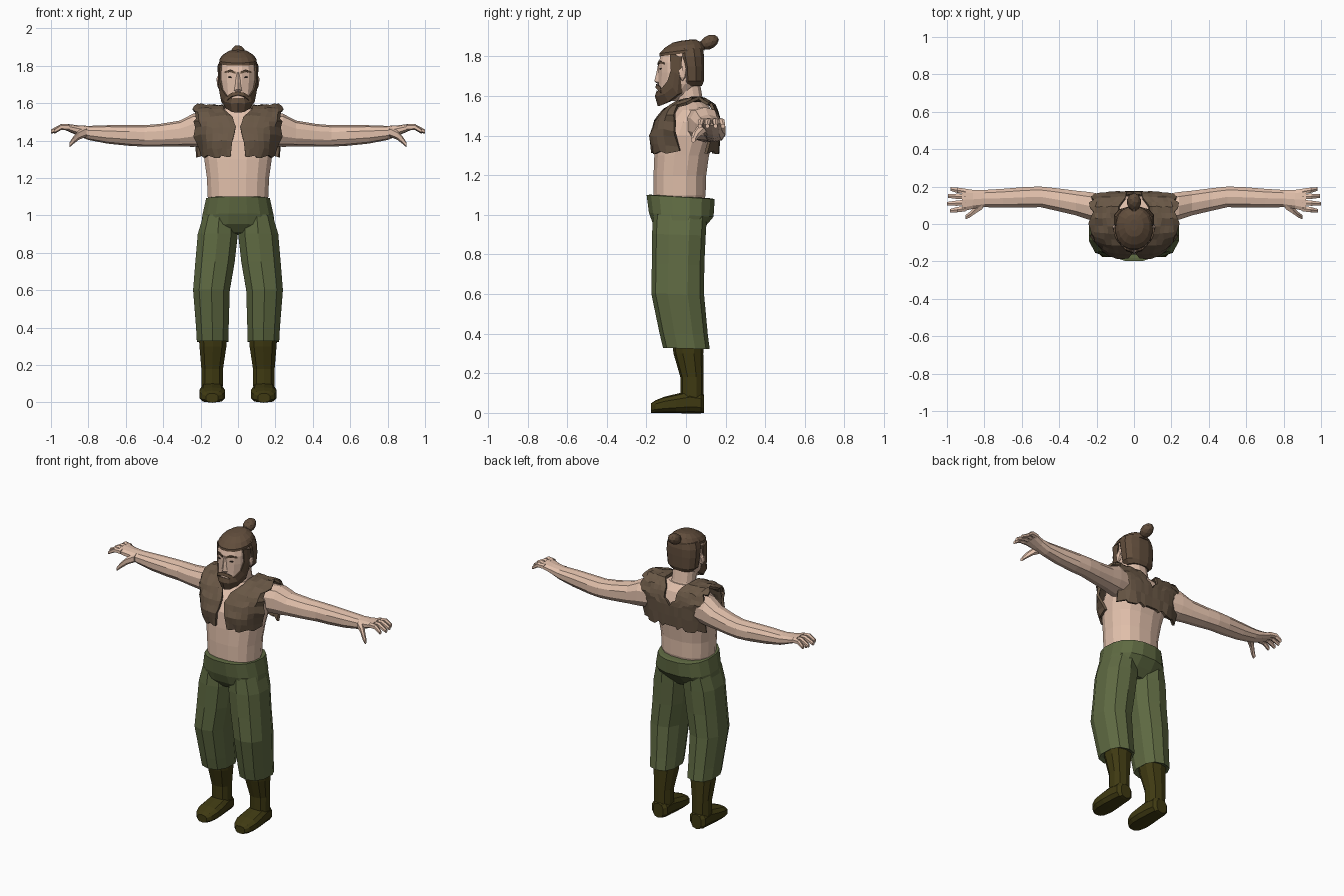
import bpy, bmesh, math, random
from mathutils import Vector
random.seed(4)


def mat(name, rgb):
    m = bpy.data.materials.new(name)
    m.diffuse_color = (*rgb, 1)
    return m


SKIN = mat("skin", (0.76, 0.53, 0.41))
CLOTH = mat("green_cloth", (0.115, 0.145, 0.055))
FUR = mat("fur", (0.14, 0.095, 0.06))
BOOT = mat("boot_leather", (0.05, 0.042, 0.006))
HAIR = mat("hair", (0.12, 0.075, 0.045))
DARK = mat("eye_dark", (0.03, 0.02, 0.015))


def finish(name, bm, m, mirror=False, thick=0):
    bmesh.ops.recalc_face_normals(bm, faces=bm.faces)
    me = bpy.data.meshes.new(name)
    bm.to_mesh(me)
    bm.free()
    ob = bpy.data.objects.new(name, me)
    bpy.context.collection.objects.link(ob)
    me.materials.append(m)
    if mirror:
        ob.modifiers.new("mirror", 'MIRROR')
    if thick:
        s = ob.modifiers.new("solid", 'SOLIDIFY')
        s.thickness, s.offset = thick, 0
    return ob


def add_loft(bm, rings, n=12, axis='z', p=2.4, tilt=0):
    """z rings: x,y,z,rx,ry | x rings: x,y,z,ry,rz | y rings: x,y,z,rx,rz"""
    prof = []
    for i in range(n):
        a = 2 * math.pi * (i + .5) / n
        c, s = math.cos(a), math.sin(a)
        prof.append((math.copysign(abs(c) ** (2 / p), c), math.copysign(abs(s) ** (2 / p), s)))
    k = max(q[0] for q in prof)
    loops = []
    for x, y, z, ra, rb in rings:
        vs = []
        for c, s in prof:
            u, v = c / k * ra, s / k * rb
            o = {'z': (u, v, v * tilt), 'x': (0, u, v), 'y': (u, 0, v)}[axis]
            vs.append(bm.verts.new((x + o[0], y + o[1], z + o[2])))
        loops.append(vs)
    for a, b in zip(loops, loops[1:]):
        for i in range(n):
            j = (i + 1) % n
            bm.faces.new((a[i], a[j], b[j], b[i]))
    bm.faces.new(loops[0])
    bm.faces.new(loops[-1])


def loft(name, rings, m, mirror=False, **kw):
    bm = bmesh.new()
    add_loft(bm, rings, **kw)
    return finish(name, bm, m, mirror)


def patch(name, rows, m, thick, mirror=True):
    bm = bmesh.new()
    g = [[bm.verts.new(p) for p in r] for r in rows]
    for a, b in zip(g, g[1:]):
        for i in range(len(a) - 1):
            bm.faces.new((a[i], a[i + 1], b[i + 1], b[i]))
    return finish(name, bm, m, mirror, thick)


def blob(name, loc, scale, m, mirror=False, sub=2):
    bm = bmesh.new()
    bmesh.ops.create_icosphere(bm, subdivisions=sub, radius=1)
    for v in bm.verts:
        v.co = Vector(a * b + c for a, b, c in zip(v.co, scale, loc))
    return finish(name, bm, m, mirror)


# Torso and neck
loft("torso", [(0, -.035, 1.05, .15, .12), (0, -.032, 1.1, .162, .131), (0, -.031, 1.2, .166, .133),
               (0, -.022, 1.3, .18, .138), (0, 0, 1.4, .195, .15), (0, .02, 1.47, .19, .13),
               (0, .04, 1.53, .16, .09), (0, .03, 1.57, .085, .065)], SKIN, n=16)
loft("neck", [(0, .03, 1.52, .08, .07), (0, .02, 1.58, .07, .065), (0, .005, 1.67, .068, .065)], SKIN)

# Arms with fingers and thumbs
loft("arm", [(.12, .07, 1.46, .08, .08), (.24, .097, 1.455, .074, .085), (.31, .112, 1.438, .066, .066),
             (.42, .132, 1.428, .06, .058), (.5, .145, 1.425, .055, .055), (.58, .143, 1.427, .055, .053),
             (.7, .138, 1.433, .05, .047), (.8, .136, 1.441, .046, .036), (.86, .132, 1.455, .05, .026),
             (.92, .129, 1.472, .062, .017)], SKIN, mirror=True, n=10, axis='x')
bm = bmesh.new()
for i, (y0, y1, tip) in enumerate([(.083, .07, .985), (.115, .108, 1.0), (.146, .15, .995), (.174, .187, .98)]):
    ym = (y0 + y1) / 2
    add_loft(bm, [(.9, y0, 1.47, .015, .015), (.945, ym, 1.473, .014, .014),
                  (tip, y1, 1.448, .01, .01)], n=6, axis='x')
add_loft(bm, [(.81, .105, 1.447, .025, .024), (.85, .075, 1.43, .02, .022),
              (.88, .048, 1.402, .015, .018), (.9, .037, 1.378, .011, .012)], n=6, axis='x')
finish("fingers", bm, SKIN, True)

# Trousers
loft("trouser_hips", [(0, -.035, .9, .14, .09), (0, -.036, .945, .197, .13), (0, -.024, 1.0, .19, .163),
                      (0, -.027, 1.09, .17, .172), (0, -.027, 1.093, .155, .155)],
     CLOTH, n=16, tilt=-.06)
loft("trouser_leg", [(.1, -.03, 1.0, .085, .13), (.108, -.036, .9, .107, .13), (.123, -.04, .75, .105, .127),
                     (.142, -.042, .6, .098, .128), (.137, -.012, .4, .087, .117), (.136, .002, .325, .084, .113),
                     (.136, .002, .335, .07, .09)], CLOTH, mirror=True, n=10, tilt=-.03)

# Boots: shaft and foot
loft("boot_shaft", [(.134, .01, .36, .076, .078), (.134, .012, .3, .072, .072), (.138, .03, .18, .058, .056),
                    (.138, .03, .06, .056, .056)], BOOT, mirror=True, n=10)
loft("boot_foot", [(.138, .092, .045, .035, .045), (.138, .075, .05, .055, .05), (.138, .02, .055, .06, .055),
                   (.138, -.05, .047, .068, .047), (.138, -.11, .04, .069, .04), (.138, -.155, .031, .055, .031),
                   (.138, -.176, .024, .032, .024)], BOOT, mirror=True, n=10, axis='y', p=2.8)

# Fur vest: a ragged strip running up the front, over the shoulder and down the back
keys = [(-.163, 1.315, .04, .19, .13), (-.178, 1.40, .03, .215, .13), (-.152, 1.47, .012, .225, .09),
        (-.112, 1.525, .03, .23, .05), (-.05, 1.565, .075, .23, .02), (.03, 1.585, .085, .23, 0),
        (.09, 1.58, .08, .23, 0), (.14, 1.55, .045, .225, -.01), (.163, 1.50, .04, .225, -.02),
        (.168, 1.46, 0, .22, -.04), (.16, 1.32, 0, .21, -.06)]
path = []
for a, b in zip(keys, keys[1:]):
    path += [[p + (q - p) * t for p, q in zip(a, b)] for t in (0, .5)]
path.append(keys[-1])
rows = []
for r, (y, z, x0, x1, w) in enumerate(path):
    row = []
    for c in range(8):
        s = c / 7
        edge = .013 if c == 7 or r in (0, len(path) - 1) else .006
        j = [random.uniform(-edge, edge) for _ in range(3)]
        row.append((x0 + (x1 - x0) * s + (j[0] if c else 0), y + w * s ** 4 + j[1] * .5, z + j[2]))
    rows.append(row)
patch("fur_vest", rows, FUR, .016)

# Head
loft("head", [(0, -.085, 1.575, .045, .045), (0, -.06, 1.61, .075, .08), (0, -.03, 1.66, .09, .108),
              (0, -.025, 1.72, .098, .113), (0, -.025, 1.77, .098, .113), (0, -.02, 1.82, .092, .103),
              (0, -.01, 1.86, .06, .07)], SKIN, n=16, p=2.2)
patch("nose", [[(0, -.138, 1.765), (.012, -.132, 1.765)], [(0, -.149, 1.71), (.011, -.138, 1.71)],
               [(0, -.158, 1.675), (.02, -.136, 1.67)], [(0, -.138, 1.66), (.015, -.134, 1.66)]], SKIN, .004)
blob("ear", (.103, -.018, 1.715), (.013, .022, .04), SKIN, True, 1)
blob("eye", (.04, -.126, 1.738), (.016, .01, .006), DARK, True, 1)
patch("eyebrow", [[(.013, -.139, 1.757), (.042, -.134, 1.767), (.07, -.108, 1.76)],
                  [(.013, -.139, 1.768), (.042, -.134, 1.779), (.07, -.108, 1.769)]], HAIR, .01)

# Beard and moustache
patch("beard", [
    [(0, -.143, 1.627), (0, -.152, 1.6), (0, -.14, 1.553), (0, -.06, 1.585)],
    [(.03, -.138, 1.625), (.036, -.142, 1.6), (.03, -.125, 1.557), (.03, -.05, 1.59)],
    [(.06, -.12, 1.64), (.07, -.108, 1.61), (.06, -.09, 1.575), (.045, -.045, 1.595)],
    [(.083, -.092, 1.675), (.092, -.065, 1.645), (.085, -.045, 1.61), (.07, -.02, 1.62)],
    [(.095, -.075, 1.73), (.102, -.055, 1.72), (.102, -.035, 1.705), (.1, -.03, 1.69)],
    [(.092, -.08, 1.81), (.101, -.055, 1.81), (.104, -.035, 1.8), (.104, -.02, 1.8)]], HAIR, .01)
patch("moustache", [[(0, -.145, 1.66), (0, -.15, 1.643)], [(.03, -.139, 1.655), (.032, -.144, 1.635)],
                    [(.048, -.126, 1.645), (.056, -.124, 1.615)]], HAIR, .01)

# Hair: back and sides, swept top, bun
loft("hair_back", [(0, .025, 1.65, .075, .055), (0, .03, 1.675, .098, .06), (0, .028, 1.75, .106, .064),
                   (0, .02, 1.8, .106, .072), (0, .015, 1.84, .095, .07)], HAIR, n=12)
loft("hair_top", [(0, -.021, 1.815, .1, .114), (0, -.02, 1.83, .1, .114), (0, -.014, 1.855, .083, .095),
                  (0, -.008, 1.877, .05, .06), (0, -.005, 1.882, .02, .03)], HAIR, n=16, tilt=.13, p=2.1)
loft("bun_tie", [(0, .05, 1.85, .018, .018), (0, .09, 1.867, .016, .016)], HAIR, n=8, axis='y')
bun = blob("hair_bun", (0, .118, 1.872), (.038, .048, .037), HAIR)
for v in bun.data.vertices:
    v.co.z += (v.co.y - .118) * .25
